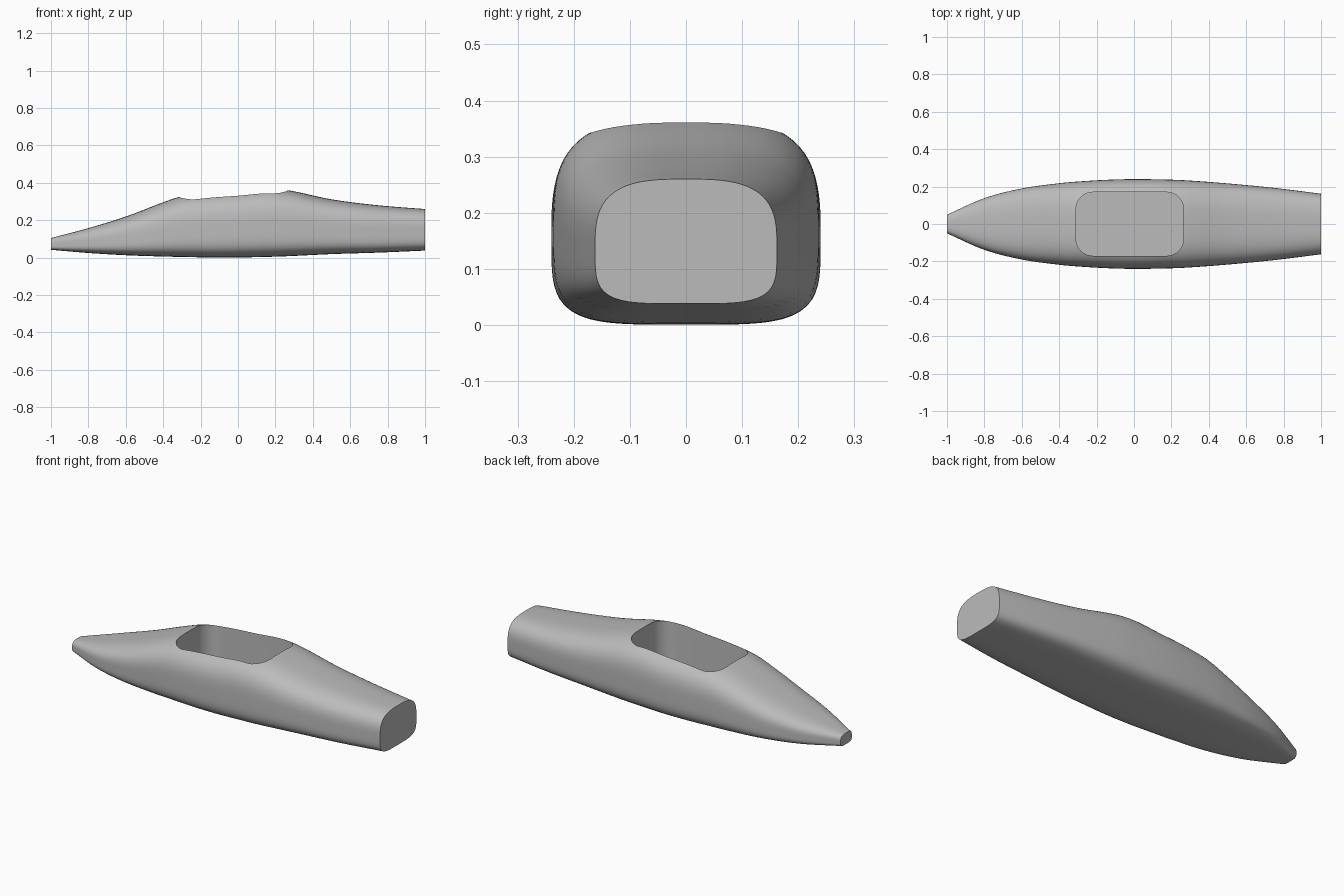
import bpy, bmesh, math

cube = bpy.data.objects.get("Cube")
if cube:
    bpy.data.objects.remove(cube, do_unlink=True)

grey = bpy.data.materials.new("plain grey")
grey.use_nodes = True
COLOUR = (0.5, 0.5, 0.5, 1)
grey.diffuse_color = COLOUR
grey.node_tree.nodes["Principled BSDF"].inputs["Base Color"].default_value = COLOUR

# Hull stations: x, half width, bottom z, top z
STATIONS = [
    (-1.0, .05, .042, .105), (-.8, .138, .025, .158), (-.6, .19, .013, .22),
    (-.4, .218, .006, .296), (-.3, .227, .004, .328), (-.15, .236, .001, .346),
    (0, .24, .001, .356), (.15, .238, .004, .37), (.27, .234, .008, .36),
    (.5, .217, .019, .312), (.75, .193, .027, .28), (1.0, .162, .038, .26),
]
RING = 96
STEPS = 100


def hull_at(x):
    """Smooth cubic interpolation of the stations along the hull."""
    n = len(STATIONS)
    i = max(k for k in range(n - 1) if STATIONS[k][0] <= x + 1e-9)
    a, b = STATIONS[i], STATIONS[i + 1]
    before, after = STATIONS[max(i - 1, 0)], STATIONS[min(i + 2, n - 1)]
    span = b[0] - a[0]
    t = (x - a[0]) / span
    result = []
    for c in (1, 2, 3):
        ma = (b[c] - before[c]) / (b[0] - before[0]) * span
        mb = (after[c] - a[c]) / (after[0] - a[0]) * span
        result.append((2*t**3 - 3*t**2 + 1) * a[c] + (t**3 - 2*t**2 + t) * ma
                      + (3*t**2 - 2*t**3) * b[c] + (t**3 - t**2) * mb)
    return result


def section(x):
    """Rounded cross-section, softer above than below."""
    half, low, high = hull_at(x)
    mid = low + (high - low) * .45
    points = []
    for k in range(RING):
        a = 2 * math.pi * k / RING
        c, s = math.cos(a), math.sin(a)
        power, height = (3.1, high - mid) if s >= 0 else (4.3, mid - low)
        r = (abs(c)**power + abs(s)**power) ** (-1 / power)
        points.append((x, half * c * r, mid + height * s * r))
    return points


def loft(name, rings):
    bm = bmesh.new()
    loops = [[bm.verts.new(p) for p in ring] for ring in rings]
    for lower, upper in zip(loops, loops[1:]):
        for k in range(len(lower)):
            j = (k + 1) % len(lower)
            bm.faces.new((lower[k], lower[j], upper[j], upper[k]))
    bm.faces.new(loops[0][::-1])
    bm.faces.new(loops[-1])
    bmesh.ops.recalc_face_normals(bm, faces=bm.faces)
    mesh = bpy.data.meshes.new(name)
    bm.to_mesh(mesh)
    bm.free()
    mesh.materials.append(grey)
    obj = bpy.data.objects.new(name, mesh)
    bpy.context.collection.objects.link(obj)
    return obj


# Hull
hull = loft("hull", [section(-1 + 2 * i / STEPS) for i in range(STEPS + 1)])


# Rounded-rectangle cockpit well
def well_outline(z, x0=-.31, x1=.265, half=.17, radius=.09, arc=10):
    points = []
    corners = ((x1, half), (x0, half), (x0, -half), (x1, -half))
    for quarter, (x, y) in enumerate(corners):
        cx = x - math.copysign(radius, x)
        cy = y - math.copysign(radius, y)
        for k in range(arc + 1):
            a = math.pi / 2 * (quarter + k / arc)
            points.append((cx + radius * math.cos(a), cy + radius * math.sin(a), z))
    return points


cutter = loft("cockpit_cutter", [well_outline(.04), well_outline(.6)])
cutter.hide_render = True
cut = hull.modifiers.new("cockpit", 'BOOLEAN')
cut.operation = 'DIFFERENCE'
cut.solver = 'EXACT'
cut.object = cutter

bpy.ops.object.select_all(action='DESELECT')
hull.select_set(True)
bpy.context.view_layer.objects.active = hull
bpy.ops.object.modifier_apply(modifier=cut.name)
bpy.data.objects.remove(cutter, do_unlink=True)
bpy.ops.object.shade_smooth_by_angle(angle=math.radians(35))
